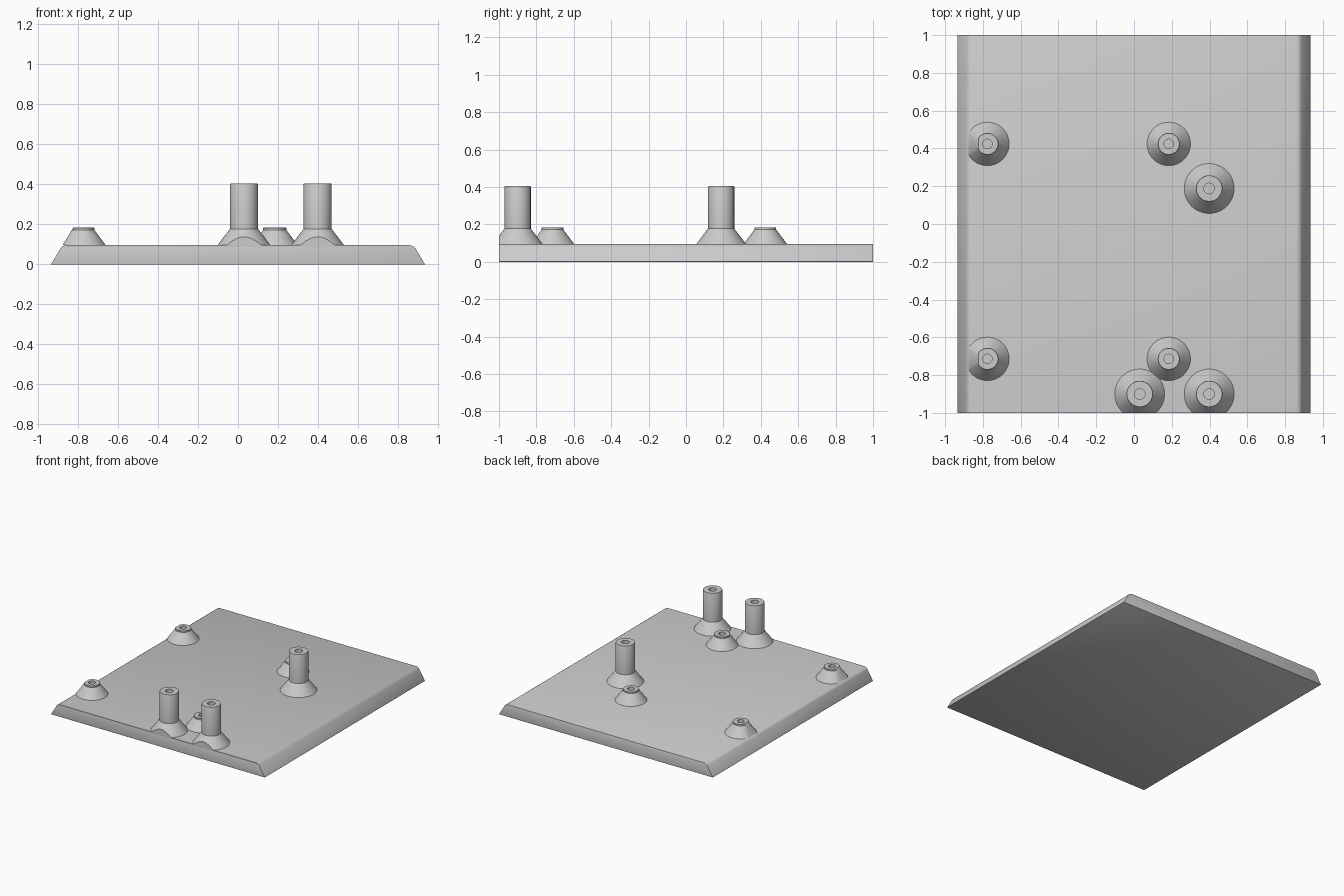
import bpy, bmesh, math
from mathutils import Vector

cube = bpy.data.objects.get("Cube")
if cube:
    bpy.data.objects.remove(cube, do_unlink=True)

grey = bpy.data.materials.new("plain grey")
grey.use_nodes = True
colour = (0.6, 0.6, 0.6, 1)
grey.diffuse_color = colour
grey.node_tree.nodes["Principled BSDF"].inputs["Base Color"].default_value = colour

TOP = 0.096                 # upper face of the plate
HALF_BOTTOM, HALF_TOP = 0.935, 0.877


def finish(bm, name):
    bmesh.ops.recalc_face_normals(bm, faces=bm.faces)
    mesh = bpy.data.meshes.new(name)
    bm.to_mesh(mesh)
    bm.free()
    mesh.materials.append(grey)
    obj = bpy.data.objects.new(name, mesh)
    bpy.context.collection.objects.link(obj)
    bpy.ops.object.select_all(action="DESELECT")
    obj.select_set(True)
    bpy.context.view_layer.objects.active = obj
    bpy.ops.object.shade_smooth_by_angle(angle=math.radians(30))
    return obj


# Base plate: sloped sides, rounded upper side edges, fine chamfers elsewhere
def base_plate():
    bm = bmesh.new()
    outline = [(-HALF_BOTTOM, 0), (HALF_BOTTOM, 0), (HALF_TOP, TOP), (-HALF_TOP, TOP)]
    face = bm.faces.new([bm.verts.new((x, -1, z)) for x, z in outline])
    ext = bmesh.ops.extrude_face_region(bm, geom=[face], use_keep_orig=True)
    moved = [v for v in ext["geom"] if isinstance(v, bmesh.types.BMVert)]
    bmesh.ops.translate(bm, verts=moved, vec=(0, 2, 0))
    bmesh.ops.recalc_face_normals(bm, faces=bm.faces)

    def along_y(e):
        return abs(e.verts[0].co.y - e.verts[1].co.y) > 1

    rounded = [e for e in bm.edges if along_y(e) and e.verts[0].co.z > TOP / 2]
    bmesh.ops.bevel(bm, geom=rounded, offset=0.018, segments=4, profile=0.5,
                    affect="EDGES")
    chamfered = []
    for e in bm.edges:
        a, b = (v.co for v in e.verts)
        low = min(a.z, b.z) < 0.001
        back = min(a.y, b.y) > 0.999
        if low or back:
            chamfered.append(e)
    bmesh.ops.bevel(bm, geom=chamfered, offset=0.01, segments=2, profile=0.5,
                    affect="EDGES", clamp_overlap=True)
    finish(bm, "base_plate")


# Turned part with a flared foot and a blind hole, trimmed to the plate's sides
def turned(name, x, y, profile):
    bm = bmesh.new()
    verts = [bm.verts.new((r, 0, z)) for r, z in profile]
    edges = [bm.edges.new(pair) for pair in zip(verts, verts[1:])]
    bmesh.ops.spin(bm, geom=verts + edges, cent=(0, 0, 0), axis=(0, 0, 1),
                   angle=math.tau, steps=48, use_duplicate=False)
    bmesh.ops.remove_doubles(bm, verts=bm.verts, dist=0.0001)
    bmesh.ops.translate(bm, verts=bm.verts, vec=(x, y, 0))
    slope = Vector((-TOP, 0, HALF_BOTTOM - HALF_TOP))
    for point, normal in [((0, -1, 0), Vector((0, -1, 0))),
                          ((-HALF_TOP, 0, TOP), slope.normalized())]:
        cut = bmesh.ops.bisect_plane(
            bm, geom=bm.verts[:] + bm.edges[:] + bm.faces[:], dist=0.00001,
            plane_co=point, plane_no=normal, clear_outer=True)
        rim = [e for e in cut["geom_cut"] if isinstance(e, bmesh.types.BMEdge)]
        if len(rim) > 1:
            ends = [v for v in {v for e in rim for v in e.verts}
                    if sum(e in rim for e in v.link_edges) == 1]
            if len(ends) == 2:
                rim.append(bm.edges.get(ends) or bm.edges.new(ends))
            bmesh.ops.contextual_create(bm, geom=rim)
    finish(bm, name)


base_plate()

# Tall posts
tall = [(0.132, TOP), (0.07, 0.178), (0.07, 0.4), (0.068, 0.405),
        (0.028, 0.405), (0.028, 0.12), (0, 0.12)]
for label, x, y in [("front_middle", 0.03, -0.9), ("front_left", 0.398, -0.9),
                    ("back", 0.398, 0.188)]:
    turned("tall_post_" + label, x, y, tall)

# Short standoffs at the corners of a rectangle
short = [(0.115, TOP), (0.058, 0.172), (0.058, 0.182), (0.056, 0.184),
         (0.025, 0.184), (0.025, 0.1), (0, 0.1)]
for side, x in [("right", -0.776), ("left", 0.184)]:
    for end, y in [("front", -0.714), ("back", 0.424)]:
        turned("standoff_" + end + "_" + side, x, y, short)
